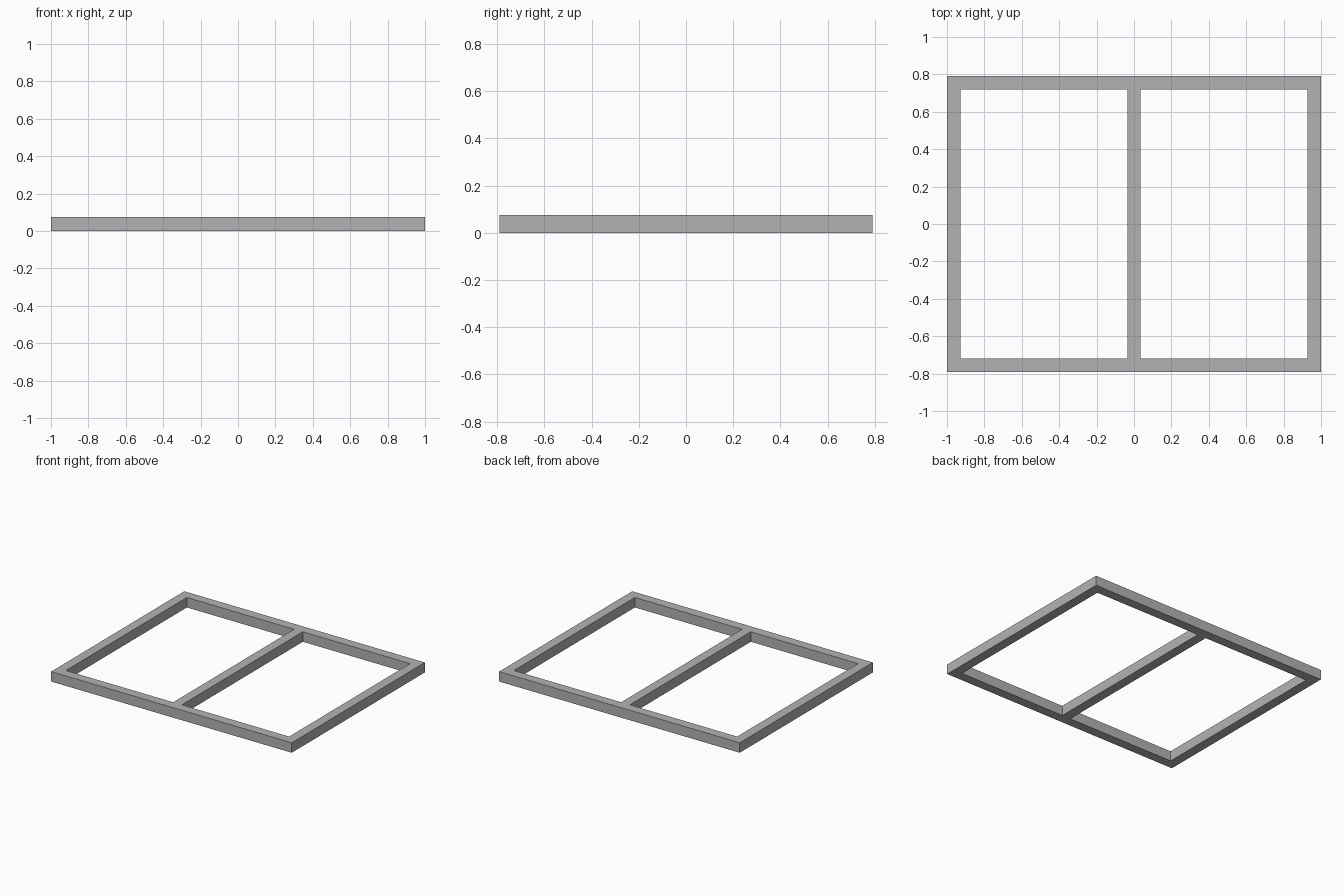
import bpy
import bmesh

if "Cube" in bpy.data.objects:
    bpy.data.objects.remove(bpy.data.objects["Cube"], do_unlink=True)

HALF_X, HALF_Y = 1.0, 0.79
BAR, HEIGHT = 0.072, 0.075

# Single grey finish
grey = bpy.data.materials.new("frame grey")
grey.use_nodes = True
colour = (0.45, 0.45, 0.45, 1)
grey.diffuse_color = colour
grey.node_tree.nodes["Principled BSDF"].inputs["Base Color"].default_value = colour

# Flat layout: grid of cells with the two window openings left out
xs = [-HALF_X, -HALF_X + BAR, -BAR / 2, BAR / 2, HALF_X - BAR, HALF_X]
ys = [-HALF_Y, -HALF_Y + BAR, HALF_Y - BAR, HALF_Y]
bm = bmesh.new()
grid = [[bm.verts.new((x, y, 0)) for y in ys] for x in xs]
for i in range(len(xs) - 1):
    for j in range(len(ys) - 1):
        if j == 1 and i in (1, 3):
            continue
        bm.faces.new((grid[i][j], grid[i + 1][j], grid[i + 1][j + 1], grid[i][j + 1]))

# Raise the layout into solid bars
raised = bmesh.ops.extrude_face_region(bm, geom=bm.faces[:])["geom"]
top_verts = [v for v in raised if isinstance(v, bmesh.types.BMVert)]
bmesh.ops.translate(bm, vec=(0, 0, HEIGHT), verts=top_verts)
bmesh.ops.recalc_face_normals(bm, faces=bm.faces[:])

mesh = bpy.data.meshes.new("divided_frame")
bm.to_mesh(mesh)
bm.free()
mesh.materials.append(grey)
frame = bpy.data.objects.new("divided_frame", mesh)
bpy.context.collection.objects.link(frame)
